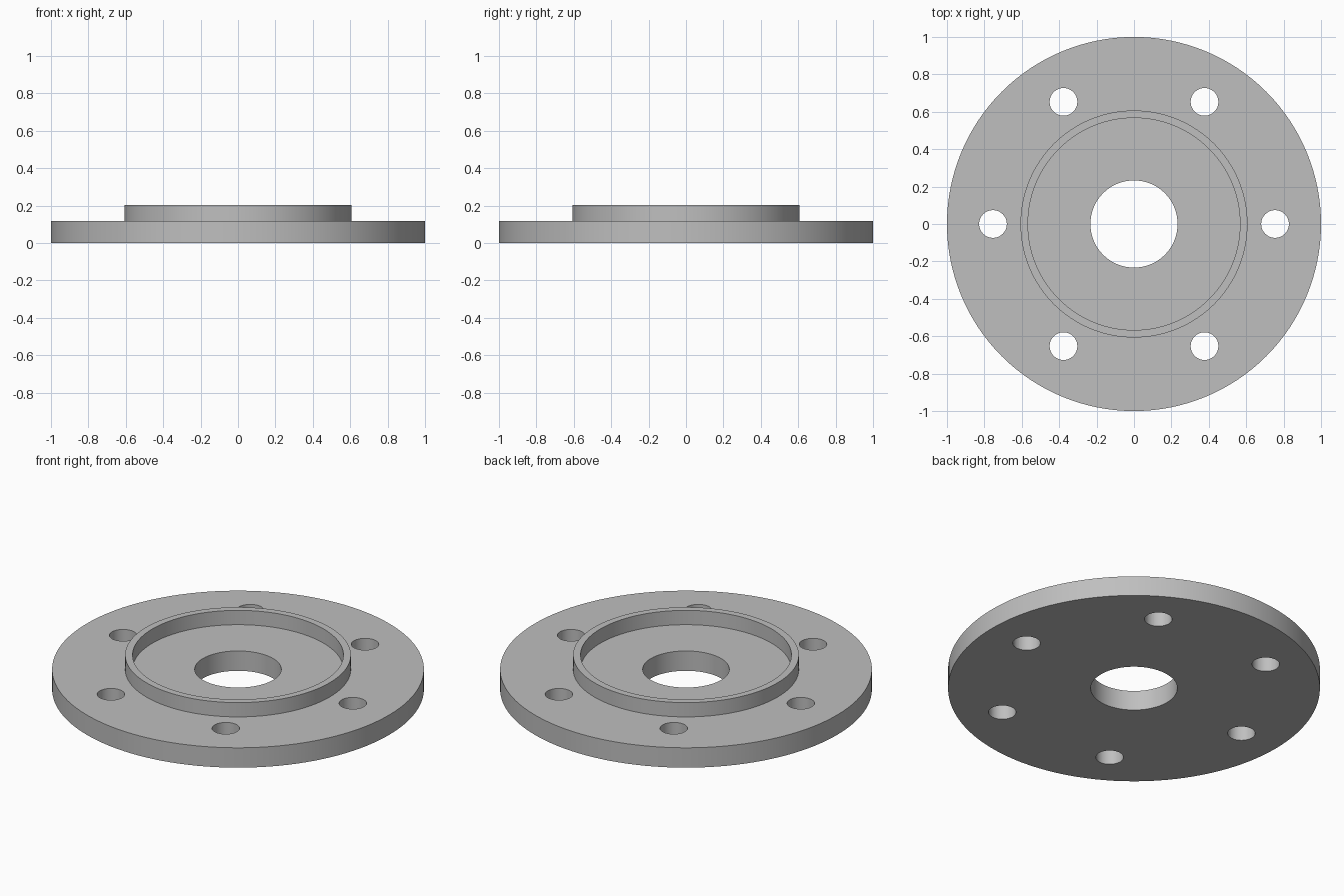
import bpy, bmesh, math

cube = bpy.data.objects.get("Cube")
if cube:
    bpy.data.objects.remove(cube, do_unlink=True)

FLANGE_R, RIM_R, RECESS_R, BORE_R = 1.0, 0.607, 0.567, 0.233
FLANGE_TOP, RIM_TOP = 0.118, 0.203
BOLT_CIRCLE, BOLT_R, BOLT_COUNT = 0.754, 0.074, 6
SEGMENTS = 128

steel = bpy.data.materials.new("plain grey metal")
steel.use_nodes = True
grey = (0.52, 0.52, 0.52, 1)
steel.diffuse_color = grey
steel.node_tree.nodes["Principled BSDF"].inputs["Base Color"].default_value = grey


def add_object(name, bm):
    bmesh.ops.recalc_face_normals(bm, faces=bm.faces)
    mesh = bpy.data.meshes.new(name)
    bm.to_mesh(mesh)
    bm.free()
    mesh.materials.append(steel)
    obj = bpy.data.objects.new(name, mesh)
    bpy.context.collection.objects.link(obj)
    return obj


def lathe(name, profile):
    """Revolve a closed (radius, height) profile about the z axis."""
    bm = bmesh.new()
    rings = []
    for i in range(SEGMENTS):
        a = math.tau * i / SEGMENTS
        rings.append([bm.verts.new((r * math.cos(a), r * math.sin(a), z)) for r, z in profile])
    n = len(profile)
    for i, ring in enumerate(rings):
        after = rings[(i + 1) % SEGMENTS]
        for j in range(n):
            k = (j + 1) % n
            bm.faces.new((ring[j], after[j], after[k], ring[k]))
    return add_object(name, bm)


# Flange disc with central bore and raised locating rim
flange = lathe("flange", [
    (BORE_R, 0), (FLANGE_R, 0), (FLANGE_R, FLANGE_TOP), (RIM_R, FLANGE_TOP),
    (RIM_R, RIM_TOP), (RECESS_R, RIM_TOP), (RECESS_R, FLANGE_TOP), (BORE_R, FLANGE_TOP),
])

# Bolt hole cutters, evenly spaced from the x axis
bm = bmesh.new()
for i in range(BOLT_COUNT):
    a = math.tau * i / BOLT_COUNT
    made = bmesh.ops.create_cone(bm, cap_ends=True, segments=48, radius1=BOLT_R,
                                 radius2=BOLT_R, depth=1)
    bmesh.ops.translate(bm, verts=made["verts"],
                        vec=(BOLT_CIRCLE * math.cos(a), BOLT_CIRCLE * math.sin(a), 0))
cutter = add_object("bolt_hole_cutter", bm)
cutter.hide_render = True
cutter.hide_viewport = True

# Cut the holes and smooth the round walls
bpy.ops.object.select_all(action="DESELECT")
flange.select_set(True)
bpy.context.view_layer.objects.active = flange
cut = flange.modifiers.new("bolt holes", "BOOLEAN")
cut.object = cutter
cut.operation = "DIFFERENCE"
cut.solver = "EXACT"
bpy.ops.object.modifier_apply(modifier=cut.name)
bpy.data.objects.remove(cutter, do_unlink=True)
bpy.ops.object.shade_smooth_by_angle(angle=math.radians(30))
